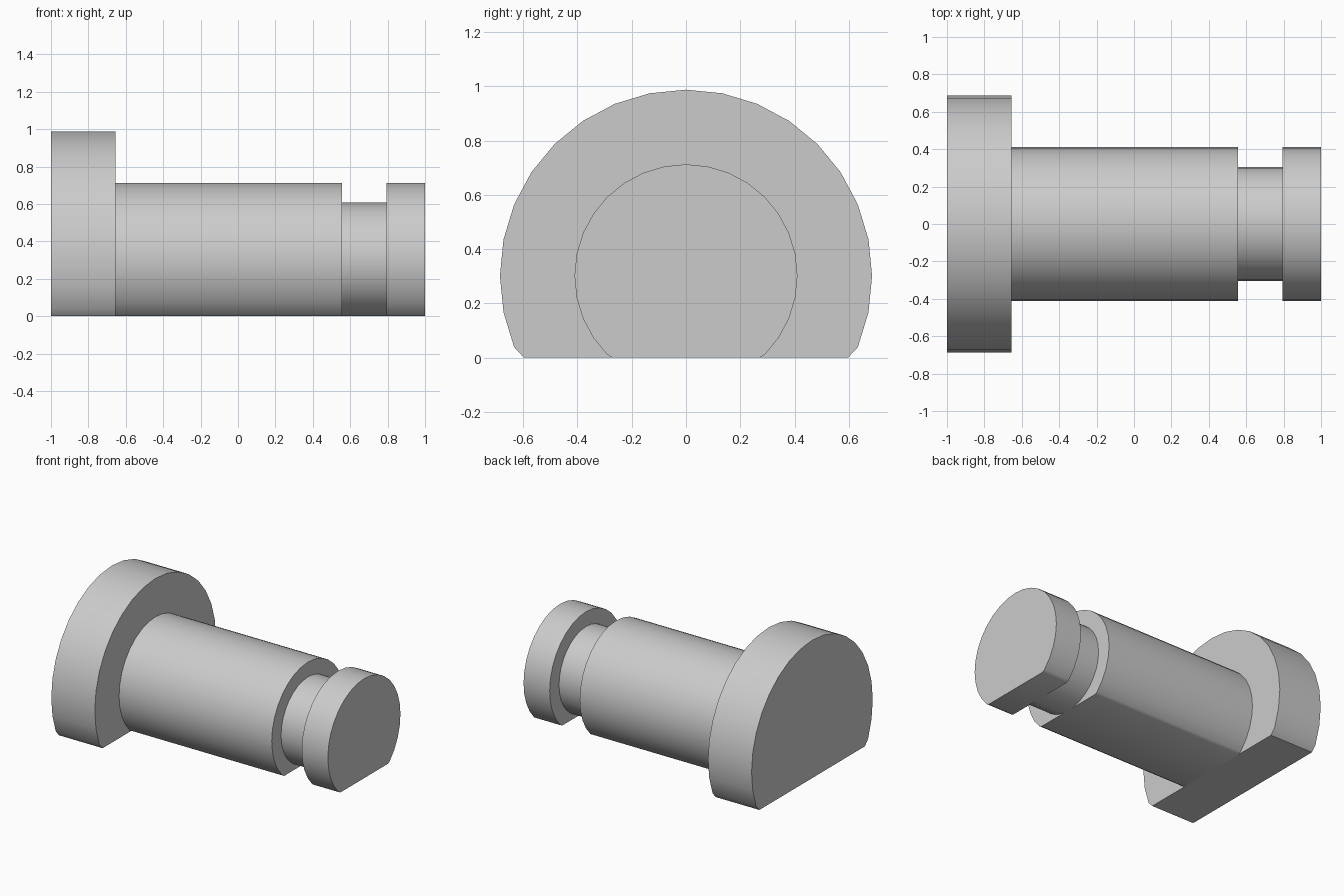
import bpy
import bmesh
from math import cos, sin, pi, radians, sqrt

cube = bpy.data.objects.get("Cube")
if cube:
    bpy.data.objects.remove(cube, do_unlink=True)

AXIS_Z = 0.302
SEGMENTS = 32

# Single plain grey finish
grey = bpy.data.materials.new("plain_grey")
grey.use_nodes = True
colour = (0.6, 0.6, 0.6, 1)
grey.diffuse_color = colour
grey.node_tree.nodes["Principled BSDF"].inputs["Base Color"].default_value = colour


def flat_bottomed_disc(name, radius, x_start, x_end, flat_half_width):
    """Round bar section along x, trimmed flat at the ground."""
    outline = []
    for i in range(SEGMENTS):
        angle = -pi / 2 + 2 * pi * i / SEGMENTS
        y, z = radius * cos(angle), AXIS_Z + radius * sin(angle)
        if z > 0:
            outline.append((y, z))
    outline += [(-flat_half_width, 0), (flat_half_width, 0)]
    # Keep the outline in order around the axis
    from math import atan2
    outline.sort(key=lambda p: atan2(p[0], AXIS_Z - p[1]))

    bm = bmesh.new()
    face = bm.faces.new([bm.verts.new((x_start, y, z)) for y, z in outline])
    extruded = bmesh.ops.extrude_face_region(bm, geom=[face], use_keep_orig=True)
    moved = [v for v in extruded["geom"] if isinstance(v, bmesh.types.BMVert)]
    bmesh.ops.translate(bm, verts=moved, vec=(x_end - x_start, 0, 0))
    bmesh.ops.recalc_face_normals(bm, faces=bm.faces)

    mesh = bpy.data.meshes.new(name)
    bm.to_mesh(mesh)
    bm.free()
    mesh.materials.append(grey)
    part = bpy.data.objects.new(name, mesh)
    bpy.context.collection.objects.link(part)
    bpy.ops.object.select_all(action="DESELECT")
    part.select_set(True)
    bpy.context.view_layer.objects.active = part
    bpy.ops.object.shade_smooth_by_angle(angle=radians(30))
    return part


# Wide head, long shank, narrow groove and end collar
flat_bottomed_disc("head", 0.686, -1, -0.655, 0.597)
flat_bottomed_disc("shank", 0.411, -0.655, 0.555, 0.27)
flat_bottomed_disc("groove", 0.305, 0.555, 0.793, 0.04)
flat_bottomed_disc("end_collar", 0.411, 0.793, 1, 0.27)
